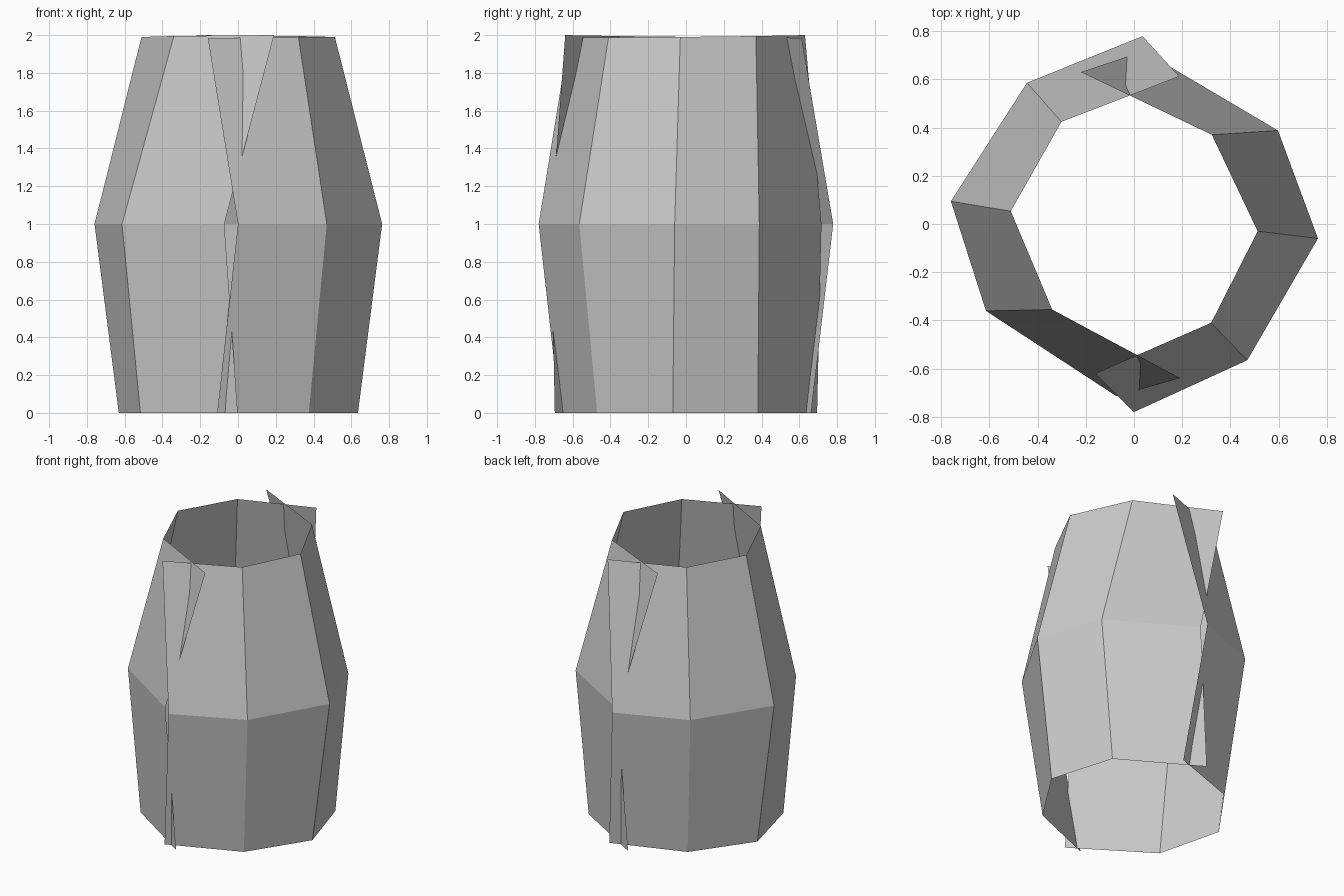
import bpy, math
from mathutils import Matrix

if "Cube" in bpy.data.objects:
    bpy.data.objects.remove(bpy.data.objects["Cube"])

# Cross-sections of one curved half shell, front edge to back edge
rings = [
    (0.0, [(-0.11, -0.668), (0.375, -0.47), (0.635, -0.07), (0.50, 0.38), (-0.03, 0.694)]),
    (1.0, [(0.0, -0.78), (0.47, -0.565), (0.763, -0.06), (0.597, 0.388), (0.04, 0.717)]),
    (1.99, [(-0.16, -0.62), (0.32, -0.41), (0.513, -0.03), (0.323, 0.37), (-0.22, 0.63)]),
]
top_z = [1.985, 1.988, 1.99, 1.995, 2.0]  # the rim tilts slightly


def half_shell(name, angle):
    n = len(top_z)
    verts = [(x, y, top_z[i] if z > 1.5 else z)
             for z, pts in rings for i, (x, y) in enumerate(pts)]
    faces = [(r * n + i, r * n + i + 1, (r + 1) * n + i + 1, (r + 1) * n + i)
             for r in range(len(rings) - 1) for i in range(n - 1)]
    mesh = bpy.data.meshes.new(name)
    mesh.from_pydata(verts, [], faces)
    mesh.transform(Matrix.Rotation(math.radians(angle), 4, 'Z'))
    mesh.update()
    obj = bpy.data.objects.new(name, mesh)
    bpy.context.collection.objects.link(obj)
    return obj


# Two open shells whose edges cross at the front and back
half_shell("right_shell", 0)
half_shell("left_shell", 177.4)
